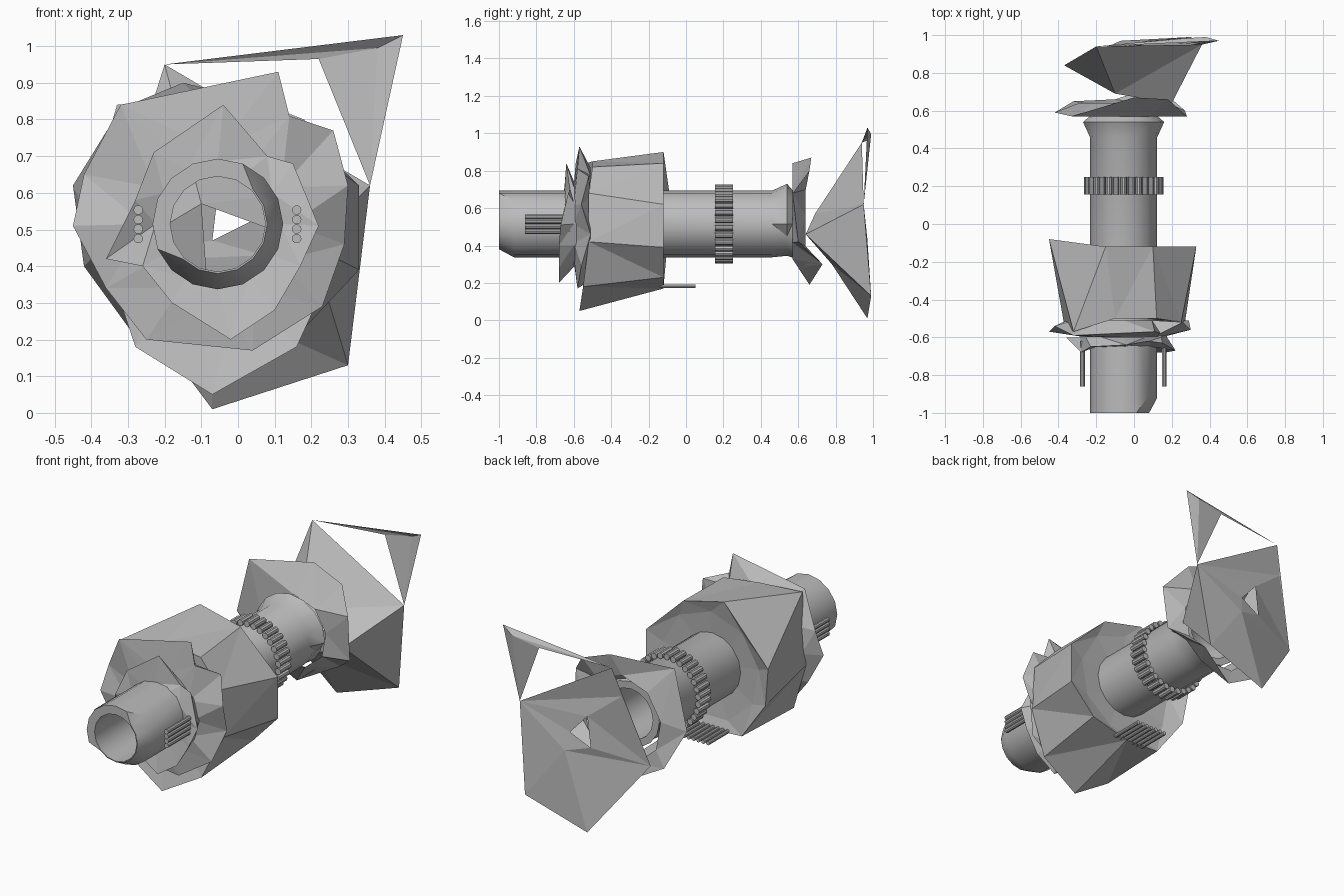
import bpy, bmesh, math
from mathutils import Vector

if "Cube" in bpy.data.objects:
    bpy.data.objects.remove(bpy.data.objects["Cube"])

AXIS_X, AXIS_Z = -0.055, 0.515

grey = bpy.data.materials.new("plain_grey")
grey.use_nodes = True
shade = (0.5, 0.5, 0.5, 1)
grey.diffuse_color = shade
grey.node_tree.nodes["Principled BSDF"].inputs["Base Color"].default_value = shade


def finish(name, mesh_data, smooth=False):
    """Turn a bmesh into a named grey object."""
    bmesh.ops.recalc_face_normals(mesh_data, faces=mesh_data.faces)
    mesh = bpy.data.meshes.new(name)
    mesh_data.to_mesh(mesh)
    mesh_data.free()
    mesh.materials.append(grey)
    item = bpy.data.objects.new(name, mesh)
    bpy.context.collection.objects.link(item)
    if smooth:
        bpy.ops.object.select_all(action="DESELECT")
        item.select_set(True)
        bpy.context.view_layer.objects.active = item
        bpy.ops.object.shade_smooth_by_angle(angle=math.radians(35))
    return item


def circle(count, radius, y):
    """Ring of points around the long axis, clockwise from the top."""
    turns = [math.tau * i / count for i in range(count)]
    return [Vector((AXIS_X + radius * math.sin(t), y, AXIS_Z + radius * math.cos(t)))
            for t in turns]


def mixed(y, wide, narrow, rule):
    """Ring that is wide where the rule holds and narrow elsewhere."""
    return [a if rule(a) else b for a, b in zip(circle(16, wide, y), circle(16, narrow, y))]


def outline(*points):
    """Ring of points given in hundredths."""
    return [Vector(p) / 100 for p in points]


def loft(name, rings, smooth=False, loop=False):
    """Skin a row of rings that share one point count."""
    bm = bmesh.new()
    rows = [[bm.verts.new(p) for p in ring] for ring in rings]
    pairs = list(zip(rows, rows[1:]))
    if loop:
        pairs.append((rows[-1], rows[0]))
    for a, b in pairs:
        for i in range(len(a)):
            j = (i + 1) % len(a)
            bm.faces.new((a[i], a[j], b[j], b[i]))
    bmesh.ops.triangulate(bm, faces=bm.faces)
    return finish(name, bm, smooth)


def sheet(name, points, faces):
    """Build facets from lettered points in hundredths."""
    bm = bmesh.new()
    verts = {k: bm.verts.new(Vector(p) / 100) for k, p in points.items()}
    for face in faces.split():
        bm.faces.new([verts[k] for k in face])
    bmesh.ops.triangulate(bm, faces=bm.faces)
    return finish(name, bm)


def rods(name, centres, radius, start, end):
    """Parallel capped rods along the long axis."""
    bm = bmesh.new()
    for x, z in centres:
        ends = []
        for y in (start, end):
            ends.append([bm.verts.new((x + radius * math.cos(t), y, z + radius * math.sin(t)))
                         for t in (math.tau * i / 10 for i in range(10))])
            bm.faces.new(ends[-1])
        a, b = ends
        for i in range(len(a)):
            bm.faces.new((a[i - 1], a[i], b[i], b[i - 1]))
    return finish(name, bm, True)


# Open front tube, its mouth worn back on the lower left side
loft("front_tube", [
    circle(16, 0.13, -1),
    mixed(-1, 0.178, 0.135, lambda p: p.x < 0.03 and p.z > 0.4),
    circle(16, 0.178, -0.92), circle(16, 0.178, -0.5), circle(16, 0.13, -0.5)],
    smooth=True, loop=True)

# Open rear tube, flared along its upper end
loft("rear_tube", [
    circle(16, 0.14, -0.5), circle(16, 0.178, -0.5), circle(16, 0.178, 0.46),
    mixed(0.54, 0.215, 0.17, lambda p: p.z > 0.45),
    circle(16, 0.18, 0.57), circle(16, 0.14, 0.57)],
    smooth=True, loop=True)

# Tapered main housing, wider at the back
loft("main_housing", [
    circle(9, 0.18, -0.5),
    outline((-10, -50, 85), (12, -50, 82), (25, -52, 68), (27, -52, 42), (16, -55, 18),
            (-7, -57, 5), (-28, -55, 18), (-37, -53, 45), (-32, -57, 83)),
    outline((-15, -12, 90), (10, -12, 84), (33, -12, 62), (33, -12, 39), (18, -12, 23),
            (-5, -12, 17), (-26, -12, 18), (-42, -10, 40), (-45, -8, 62)),
    circle(9, 0.3, -0.14),
    circle(9, 0.17, -0.15)])

# Star-shaped front collar
loft("front_collar", [
    circle(12, 0.17, -0.65),
    outline((-4, -64, 84), (8, -62, 70), (15, -63, 68), (22, -67, 51), (17, -68, 40),
            (10, -68, 28), (-2, -68, 20), (-18, -67, 30), (-26, -66, 40),
            (-36, -60, 42), (-28, -68, 58), (-23, -65, 71)),
    circle(12, 0.23, -0.6), circle(12, 0.22, -0.55)])

# Larger jagged collar behind it
loft("rear_collar", [
    circle(12, 0.2, -0.6),
    outline((11, -57, 93), (14, -58, 81), (26, -52, 77), (30, -56, 62), (29, -51, 46),
            (23, -56, 29), (4, -58, 17), (-25, -57, 20), (-36, -56, 34),
            (-45, -57, 51), (-42, -54, 65), (-32, -59, 84)),
    circle(12, 0.3, -0.51)])

# Ring of small rods around the rear tube
rods("grip_ring", [(p.x, p.z) for p in circle(30, 0.194, 0)], 0.017, 0.155, 0.25)

# Small rod groups beside the front tube and under the housing
for side, x in (("right", -0.272), ("left", 0.16)):
    rods(side + "_front_rods", [(x, 0.475 + 0.026 * i) for i in range(4)],
         0.013, -0.86, -0.62)
rods("lower_rods", [(-0.17 + 0.03 * i, 0.182) for i in range(7)], 0.011, -0.14, 0.05)

# Thin angular flange behind the rear tube
loft("rear_flange", [
    circle(9, 0.2, 0.57),
    outline((0, 67, 87), (18, 66, 80), (28, 57, 68), (27, 60, 42), (12, 73, 30),
            (-10, 66, 19), (-32, 65, 31), (-42, 59, 52), (-33, 57, 84)),
    circle(9, 0.24, 0.64)])

# Flared faceted tail with an opening through its back
sheet("tail_block", {
    "A": (-20, 94, 95), "B": (36, 95, 62), "C": (30, 99, 13), "D": (-7, 97, 1),
    "E": (-37, 84, 41), "F": (-24, 91, 79), "K": (7, 97, 43),
    "P": (20, 64, 46), "Q": (-10, 69, 57), "R": (-8, 78, 30),
    "u": (-5, 94, 64), "v": (5, 95, 53), "w": (-7, 94, 47)},
    "ABPQ BCP CDRP DER EAQR ABF AFE FBvu BKv KEwv EFuw KBC KCD KDE")

# Thin triangular fin standing on the tail
sheet("tail_fin", {
    "A": (-20, 94, 95), "T": (45, 97, 103), "S": (38, 99, 99.5), "U": (22, 98, 96.5),
    "B": (36, 95, 62)}, "ATS ASU USB STB")
